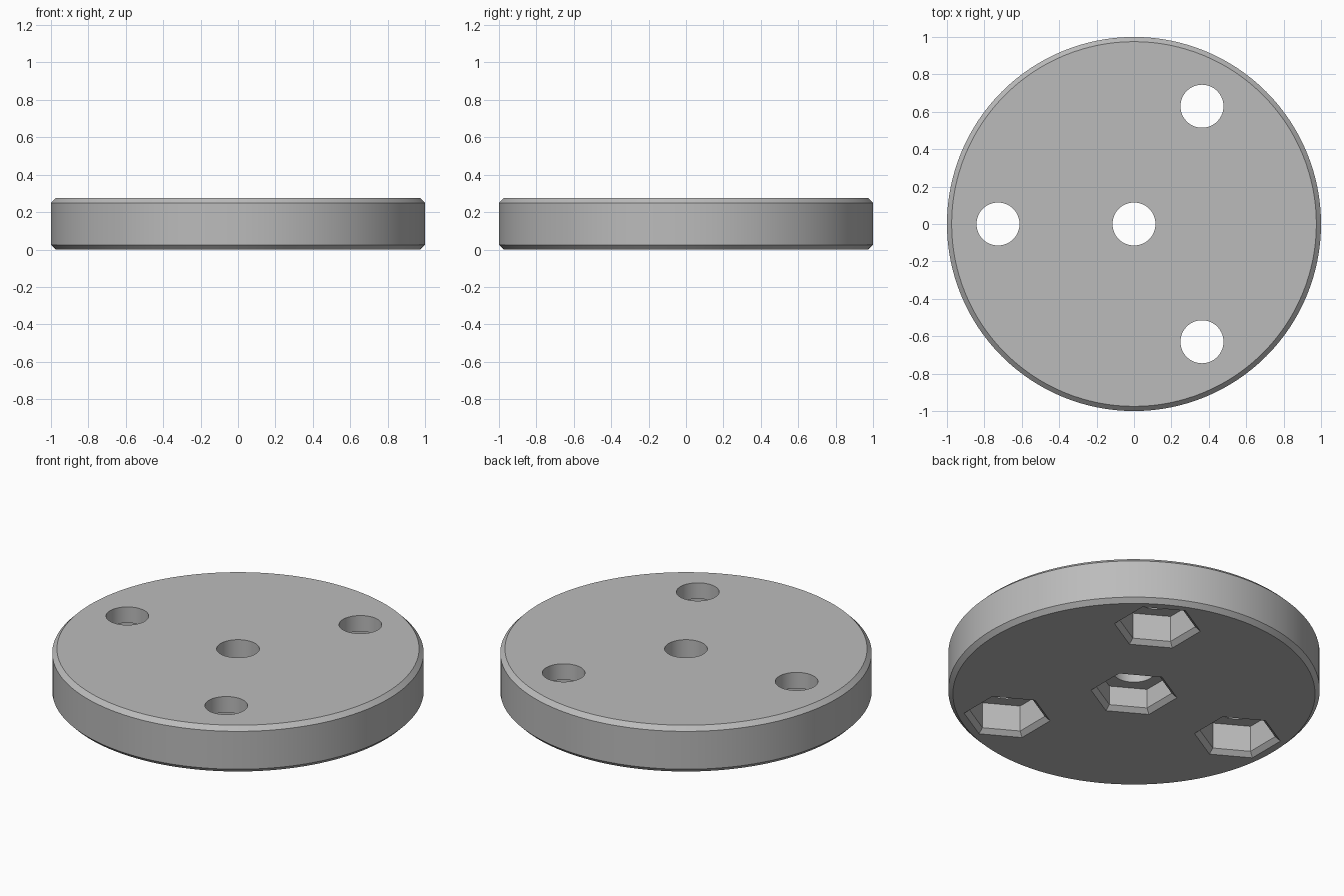
import bpy
import bmesh
from math import cos, sin, pi, radians

cube = bpy.data.objects.get("Cube")
if cube:
    bpy.data.objects.remove(cube, do_unlink=True)

HEIGHT, CHAMFER = 0.275, 0.025
BORE_RADIUS, HEX_RADIUS = 0.115, 0.206
BOLT_CIRCLE = 0.727

grey = bpy.data.materials.new("plain grey")
grey.use_nodes = True
grey.diffuse_color = (0.5, 0.5, 0.5, 1)
grey.node_tree.nodes["Principled BSDF"].inputs["Base Color"].default_value = (0.5, 0.5, 0.5, 1)


def stack(name, sections, sides, x=0, y=0, turn=0):
    """Closed solid through regular polygons given as (z, radius)."""
    bm = bmesh.new()
    rings = []
    for z, r in sections:
        angles = [turn + 2 * pi * i / sides for i in range(sides)]
        rings.append([bm.verts.new((x + r * cos(a), y + r * sin(a), z)) for a in angles])
    for low, high in zip(rings, rings[1:]):
        for i in range(sides):
            j = (i + 1) % sides
            bm.faces.new((low[i], low[j], high[j], high[i]))
    bm.faces.new(rings[0][::-1])
    bm.faces.new(rings[-1])
    mesh = bpy.data.meshes.new(name)
    bm.to_mesh(mesh)
    bm.free()
    mesh.materials.append(grey)
    obj = bpy.data.objects.new(name, mesh)
    bpy.context.collection.objects.link(obj)
    return obj


def cut(target, cutter):
    cutter.hide_render = True
    mod = target.modifiers.new("cut", 'BOOLEAN')
    mod.operation, mod.solver, mod.object = 'DIFFERENCE', 'EXACT', cutter
    bpy.context.view_layer.objects.active = target
    bpy.ops.object.modifier_apply(modifier=mod.name)
    bpy.data.objects.remove(cutter, do_unlink=True)


# Disc with chamfered rims
disc = stack("disc", [(0, 1 - CHAMFER), (CHAMFER, 1), (HEIGHT - CHAMFER, 1),
                      (HEIGHT, 1 - CHAMFER)], 128)

# Centre hole plus three around it, each with a chamfered hex pocket underneath
holes = [(0, 0, 0.14)]
for degrees in (60, 180, 300):
    a = radians(degrees)
    holes.append((BOLT_CIRCLE * cos(a), BOLT_CIRCLE * sin(a), 0.18))

flare = CHAMFER / cos(pi / 6)
for x, y, depth in holes:
    cut(disc, stack("hex_pocket", [(-CHAMFER, HEX_RADIUS + 2 * flare), (CHAMFER, HEX_RADIUS),
                                   (depth, HEX_RADIUS)], 6, x, y, pi / 2))
    cut(disc, stack("bore", [(-0.1, BORE_RADIUS), (HEIGHT + 0.1, BORE_RADIUS)], 64, x, y))

# Smooth round walls, crisp edges
bpy.ops.object.select_all(action='DESELECT')
disc.select_set(True)
bpy.context.view_layer.objects.active = disc
bpy.ops.object.shade_smooth_by_angle(angle=radians(30))
